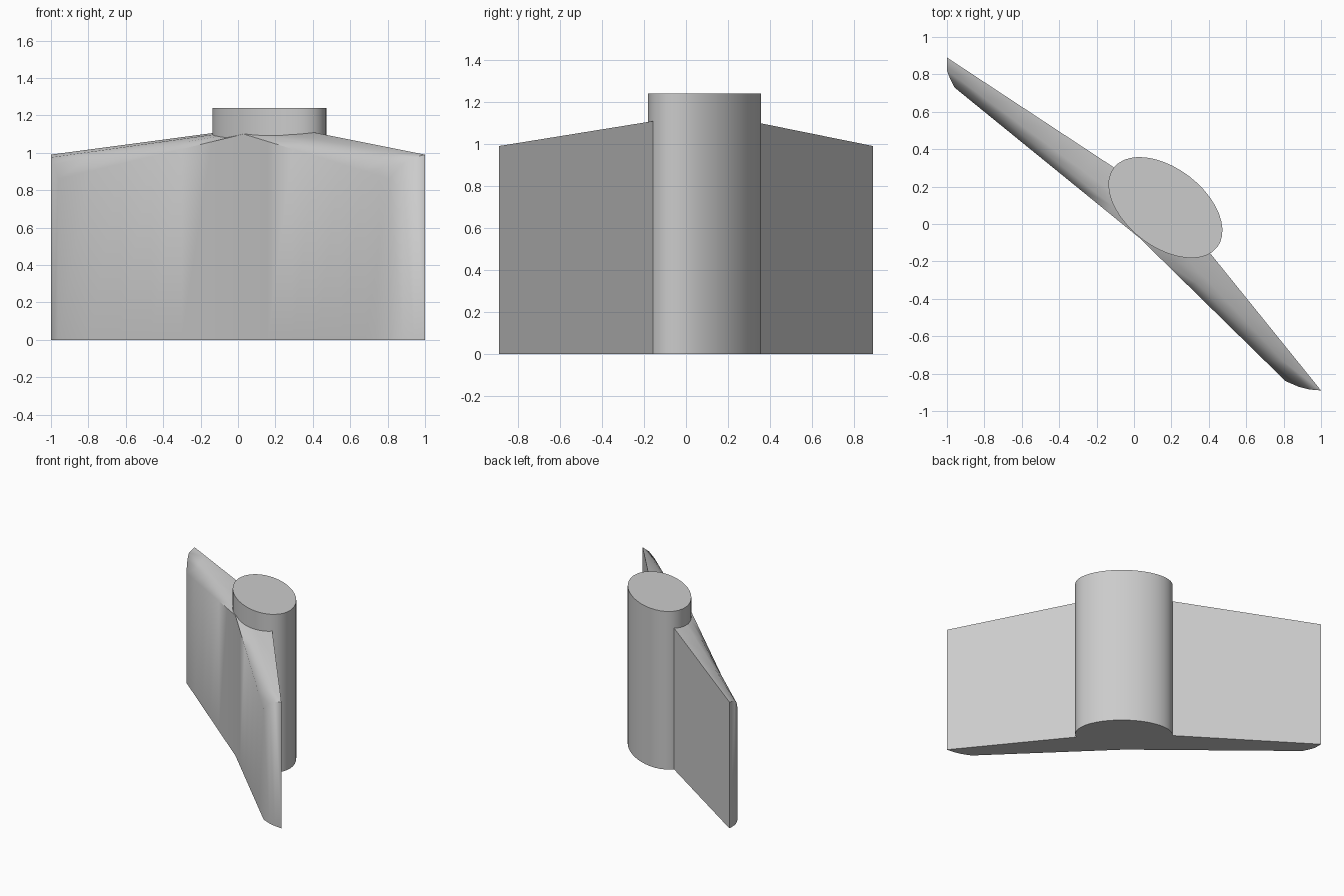
import bpy, bmesh, math
from mathutils import Vector, Matrix

if "Cube" in bpy.data.objects:
    bpy.data.objects.remove(bpy.data.objects["Cube"])


def finish(bm, name, angle):
    bmesh.ops.recalc_face_normals(bm, faces=bm.faces)
    mesh = bpy.data.meshes.new(name)
    bm.to_mesh(mesh)
    bm.free()
    ob = bpy.data.objects.new(name, mesh)
    bpy.context.collection.objects.link(ob)
    bpy.ops.object.select_all(action='DESELECT')
    ob.select_set(True)
    bpy.context.view_layer.objects.active = ob
    bpy.ops.object.shade_smooth_by_angle(angle=math.radians(angle))
    return ob


# column: tilted elliptical post
bm = bmesh.new()
bmesh.ops.create_cone(bm, cap_ends=True, segments=40, radius1=1, radius2=1, depth=1.24)
bmesh.ops.transform(bm, verts=bm.verts, matrix=(
    Matrix.Translation((0.168, 0.088, 0.62))
    @ Matrix.Rotation(math.radians(-37.5), 4, 'Z')
    @ Matrix.Diagonal((0.349, 0.21, 1, 1))))
finish(bm, "column", 35)

# bent wall: top outlines from front to back at left end, bend and right end
left = [(-.96, .73, .86), (-.985, .78, .94), (-1, .82, .975), (-1, .89, .99)]
bend = [(.03, -.075, 1.10), (.06, -.04, 1.115), (.10, .01, 1.13), (.20, .10, 1.15)]
right = [(.81, -.84, .86), (.88, -.87, .94), (.94, -.885, .975), (1, -.89, .99)]


def between(a, b, t):
    return [Vector(p).lerp(Vector(q), t) for p, q in zip(a, b)]


N = 6
stations = [between(left, bend, i / N) for i in range(N)]
stations += [between(bend, right, i / N) for i in range(N + 1)]

bm = bmesh.new()
rings = []
for top in stations:
    ring = [bm.verts.new(p) for p in top]
    ring += [bm.verts.new((p.x, p.y, 0)) for p in reversed(top)]
    rings.append(ring)
for a, b in zip(rings, rings[1:]):
    for i in range(8):
        j = (i + 1) % 8
        bm.faces.new((a[i], a[j], b[j], b[i]))
# end walls
for ring in (rings[0], rings[-1]):
    for i in range(3):
        bm.faces.new((ring[i], ring[i + 1], ring[6 - i], ring[7 - i]))
finish(bm, "bent_wall", 50)
